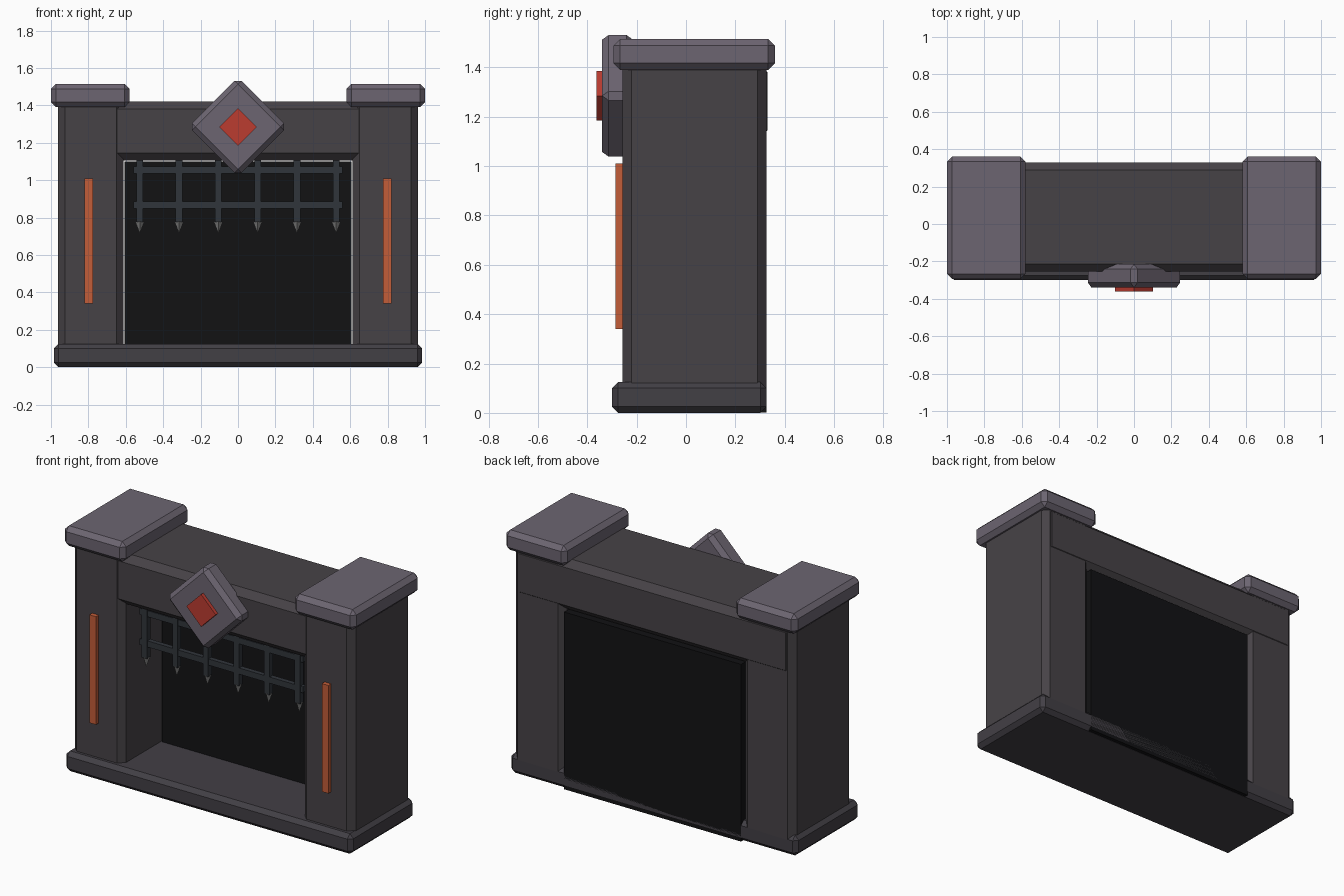
import bpy, bmesh
from math import pi
from mathutils import Matrix

if "Cube" in bpy.data.objects:
    bpy.data.objects.remove(bpy.data.objects["Cube"])


def material(name, rgb):
    m = bpy.data.materials.new(name)
    m.diffuse_color = (*rgb, 1)
    m.use_nodes = True
    m.node_tree.nodes["Principled BSDF"].inputs["Base Color"].default_value = m.diffuse_color
    return m


STONE = material("dark_stone", (0.062, 0.055, 0.062))
BASE = material("base_stone", (0.055, 0.05, 0.06))
CAP = material("cap_stone", (0.15, 0.13, 0.165))
BLACK = material("soot", (0.006, 0.006, 0.007))
IRON = material("iron", (0.03, 0.035, 0.043))
STEEL = material("steel", (0.25, 0.25, 0.25))
EMBER = material("ember", (0.55, 0.11, 0.04))
RED = material("red_gem", (0.5, 0.045, 0.03))


def finish(name, bm, mat):
    me = bpy.data.meshes.new(name)
    bm.to_mesh(me)
    bm.free()
    me.materials.append(mat)
    ob = bpy.data.objects.new(name, me)
    bpy.context.collection.objects.link(ob)
    return ob


def box(name, x, y, z, mat, bevel=0, turn=0):
    """Box from (min, max) ranges, chamfered, optionally turned about y."""
    bm = bmesh.new()
    bmesh.ops.create_cube(bm, size=1)
    bmesh.ops.scale(bm, verts=bm.verts, vec=(x[1] - x[0], y[1] - y[0], z[1] - z[0]))
    if bevel:
        bmesh.ops.bevel(bm, geom=bm.edges[:], offset=bevel, segments=1,
                        affect='EDGES', profile=0.5)
    bmesh.ops.rotate(bm, verts=bm.verts, cent=(0, 0, 0),
                     matrix=Matrix.Rotation(turn, 3, 'Y'))
    ob = finish(name, bm, mat)
    ob.location = (sum(x) / 2, sum(y) / 2, sum(z) / 2)
    return ob


# Base slab, lintel and fireback
box("base_slab", (-0.985, 0.985), (-0.30, 0.327), (0, 0.125), BASE, 0.025)
box("lintel", (-0.955, 0.955), (-0.254, 0.33), (1.105, 1.42), STONE, 0.04)
box("fireback", (-0.607, 0.607), (0.12, 0.327), (0.001, 1.10), BLACK)

# Pillars, caps and glowing strips on both sides
for side, s in (("left", -1), ("right", 1)):
    def span(a, b):
        return tuple(sorted((s * a, s * b)))
    box(side + "_pillar", span(0.613, 0.963), (-0.258, 0.327), (0.06, 1.44), STONE, 0.037)
    box(side + "_cap", span(0.58, 1.0), (-0.294, 0.36), (1.39, 1.515), CAP, 0.027)
    box(side + "_glow_strip", span(0.775, 0.82), (-0.285, -0.24), (0.34, 1.01), EMBER)

# Keystone diamond and gem
box("keystone", (-0.187, 0.187), (-0.34, -0.215), (1.098, 1.472), CAP, 0.026, pi / 4)
box("gem", (-0.071, 0.071), (-0.362, -0.32), (1.214, 1.356), RED, 0, pi / 4)

# Portcullis: crossbars, uprights and spikes
GY = -0.15
for i, z in enumerate((0.867, 1.055)):
    box(f"crossbar_{i}", (-0.56, 0.56), (GY - 0.015, GY + 0.015), (z - 0.019, z + 0.019), IRON)
for i in range(6):
    x = -0.525 + 0.21 * i
    box(f"upright_{i}", (x - 0.018, x + 0.018), (GY - 0.018, GY + 0.018), (0.775, 1.13), IRON)
    bm = bmesh.new()
    bmesh.ops.create_cone(bm, cap_ends=True, segments=4, radius1=0.025, radius2=0, depth=0.065)
    bmesh.ops.rotate(bm, verts=bm.verts, cent=(0, 0, 0), matrix=Matrix.Rotation(pi, 3, 'X'))
    finish(f"spike_{i}", bm, STEEL).location = (x, GY, 0.747)
